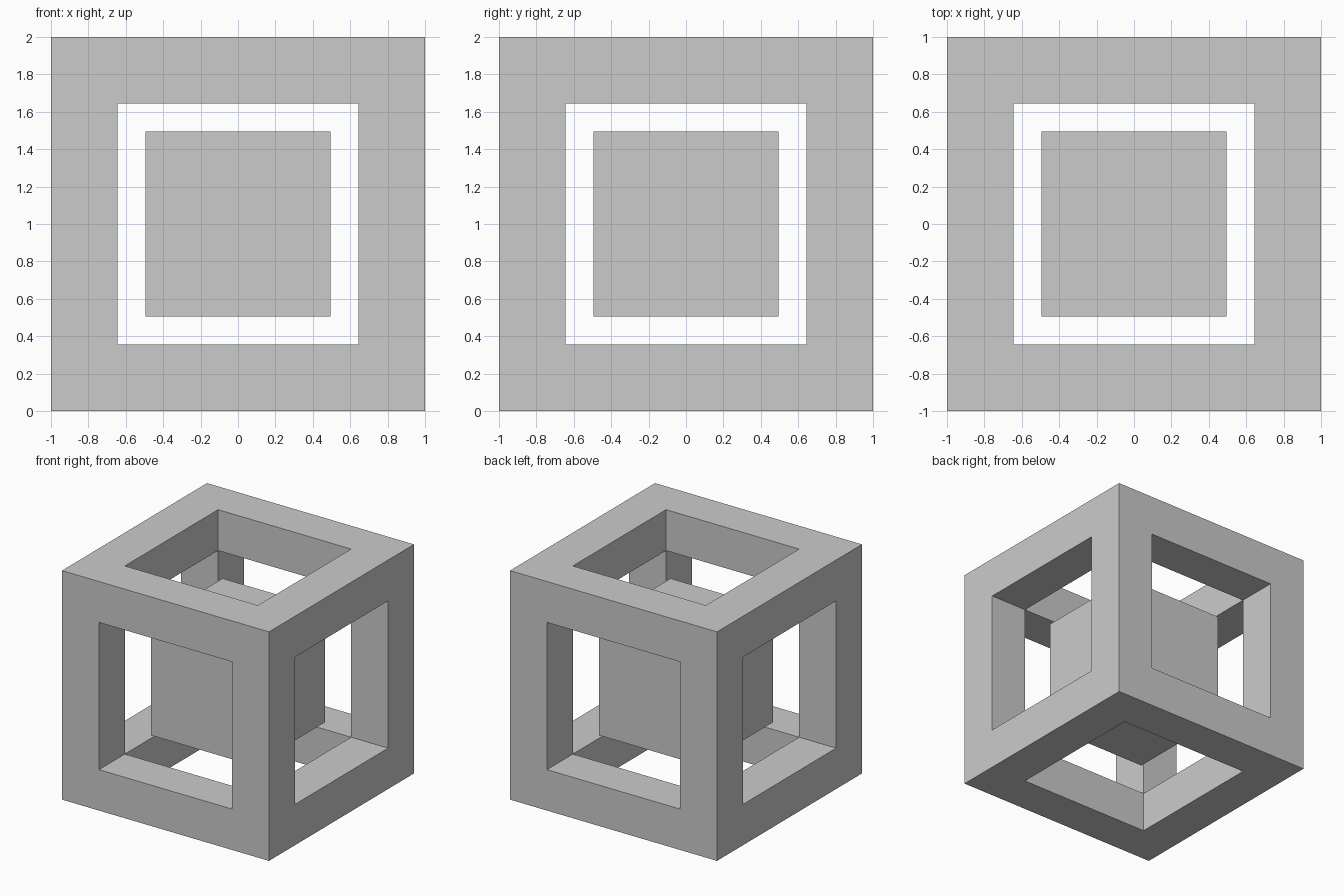
import bpy, bmesh
from mathutils import Vector

if "Cube" in bpy.data.objects:
    bpy.data.objects.remove(bpy.data.objects["Cube"])

BAR = 0.357    # square bar width
INNER = 0.99   # floating core edge length


def make_object(name, bm):
    bmesh.ops.recalc_face_normals(bm, faces=bm.faces[:])
    mesh = bpy.data.meshes.new(name)
    bm.to_mesh(mesh)
    bm.free()
    obj = bpy.data.objects.new(name, mesh)
    obj.location.z = 1
    bpy.context.collection.objects.link(obj)
    return obj


# Outer frame: inset each cube face, push the openings in, weld the inner corners
bm = bmesh.new()
bmesh.ops.create_cube(bm, size=2)
openings = bm.faces[:]
bmesh.ops.inset_individual(bm, faces=openings, thickness=BAR, use_even_offset=True)
for face in openings:
    inward = -face.normal.copy() * BAR
    new = bmesh.ops.extrude_discrete_faces(bm, faces=[face])["faces"][0]
    bmesh.ops.translate(bm, verts=new.verts[:], vec=Vector(inward))
    bmesh.ops.delete(bm, geom=[new], context='FACES_ONLY')
bmesh.ops.remove_doubles(bm, verts=bm.verts[:], dist=0.001)
make_object("cube_frame", bm)

# Solid core floating in the middle
bm = bmesh.new()
bmesh.ops.create_cube(bm, size=INNER)
make_object("inner_cube", bm)
